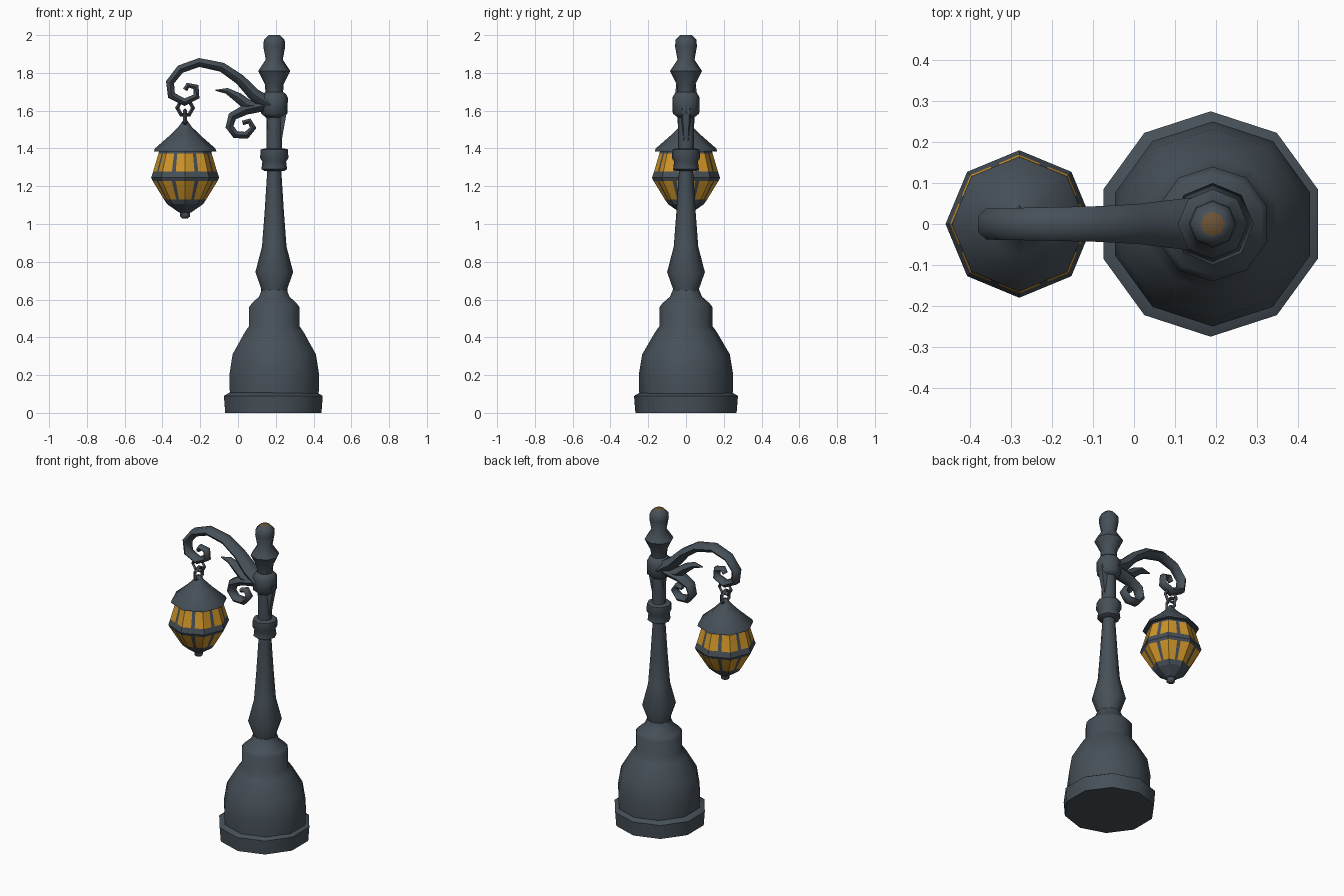
import bpy, bmesh, math
from mathutils import Matrix

if "Cube" in bpy.data.objects:
    bpy.data.objects.remove(bpy.data.objects["Cube"])


def material(name, rgb):
    m = bpy.data.materials.new(name)
    m.use_nodes = True
    m.diffuse_color = (*rgb, 1)
    bsdf = m.node_tree.nodes["Principled BSDF"]
    bsdf.inputs["Base Color"].default_value = (*rgb, 1)
    bsdf.inputs["Roughness"].default_value = 0.8
    return m


SLATE = material("slate iron", (0.062, 0.08, 0.098))
AMBER = material("amber glass", (0.62, 0.3, 0.022))
RUST = material("worn bronze", (0.15, 0.085, 0.035))

POST_X = 0.192
LAMP_X = -0.28


def finish(obj, angle):
    bpy.ops.object.select_all(action='DESELECT')
    obj.select_set(True)
    bpy.context.view_layer.objects.active = obj
    bpy.ops.object.shade_smooth_by_angle(angle=math.radians(angle))
    return obj


def loft(name, rings, x, mats, rule=None, angle=50):
    """Skin stacked rings of points; rule(row, column) picks the material."""
    bm = bmesh.new()
    loops = [[bm.verts.new(p) for p in ring] for ring in rings]
    n = len(loops[0])
    for row, (lo, hi) in enumerate(zip(loops, loops[1:])):
        for i in range(n):
            j = (i + 1) % n
            f = bm.faces.new((lo[i], lo[j], hi[j], hi[i]))
            f.material_index = rule(row, i) if rule else 0
    bm.faces.new(loops[0][::-1])
    top = bm.faces.new(loops[-1])
    top.material_index = rule(len(loops) - 1, 0) if rule else 0
    bmesh.ops.recalc_face_normals(bm, faces=bm.faces)
    me = bpy.data.meshes.new(name)
    bm.to_mesh(me)
    bm.free()
    for m in mats:
        me.materials.append(m)
    obj = bpy.data.objects.new(name, me)
    obj.location.x = x
    bpy.context.collection.objects.link(obj)
    return finish(obj, angle)


def lathe(name, profile, sides, x, turn=0, mats=(SLATE,), rule=None):
    angles = [math.radians(turn) + math.tau * i / sides for i in range(sides)]
    rings = [[(r * math.cos(a), r * math.sin(a), z) for a in angles]
             for r, z in profile]
    return loft(name, rings, x, mats, rule)


def tube(name, path, radii, depth):
    """Bar along a path in the XZ plane, tapering, stretched sideways."""
    cu = bpy.data.curves.new(name, 'CURVE')
    cu.dimensions = '3D'
    cu.bevel_depth = 1
    cu.bevel_resolution = 1
    cu.use_fill_caps = True
    sp = cu.splines.new('POLY')
    sp.points.add(len(path) - 1)
    for i, (p, (x, z)) in enumerate(zip(sp.points, path)):
        t = i / (len(path) - 1) * (len(radii) - 1)
        k = min(int(t), len(radii) - 2)
        p.co = (x, 0, z, 1)
        p.radius = radii[k] + (radii[k + 1] - radii[k]) * (t - k)
    obj = bpy.data.objects.new(name, cu)
    bpy.context.collection.objects.link(obj)
    cu.materials.append(SLATE)
    bpy.ops.object.select_all(action='DESELECT')
    obj.select_set(True)
    bpy.context.view_layer.objects.active = obj
    bpy.ops.object.convert(target='MESH')
    obj = bpy.context.object
    obj.data.transform(Matrix.Diagonal((1, depth, 1, 1)))
    return finish(obj, 62)


# Post: flared plinth and bell, shaft, collar, clamp and finial
lathe("base_plinth", [(0.268, 0), (0.275, 0.09), (0.24, 0.11)], 10, POST_X - 0.005, 18)
lathe("base_bell", [(0.247, 0.09), (0.25, 0.2), (0.232, 0.31), (0.165, 0.425),
                    (0.14, 0.46), (0.14, 0.56), (0.125, 0.58), (0.085, 0.615),
                    (0.07, 0.65)], 10, POST_X, 18)
lathe("shaft", [(0.068, 0.6), (0.07, 0.66), (0.1, 0.745), (0.065, 0.88),
                (0.052, 1.05), (0.036, 1.3), (0.042, 1.42), (0.042, 1.6)], 8, POST_X)
lathe("collar", [(0.05, 1.28), (0.068, 1.29), (0.063, 1.33), (0.075, 1.35),
                 (0.072, 1.395), (0.05, 1.4)], 8, POST_X)
lathe("arm_clamp", [(0.045, 1.565), (0.07, 1.585), (0.072, 1.67), (0.06, 1.69),
                    (0.045, 1.7)], 8, POST_X)
lathe("finial", [(0.045, 1.68), (0.05, 1.74), (0.085, 1.81), (0.045, 1.87),
                 (0.058, 1.94), (0.055, 1.975), (0.03, 2.0)], 8, POST_X,
      mats=(SLATE, RUST), rule=lambda row, i: int(row >= 6))
tube("bracket_stem", [(0.195, 1.41), (0.198, 1.5), (0.203, 1.61), (0.2, 1.68)],
     [0.035, 0.05, 0.067, 0.05], 0.55)

# Scrolled arm, lower curl and leaf
tube("scroll_arm", [(0.17, 1.63), (0.085, 1.685), (0.01, 1.765), (-0.085, 1.83),
                    (-0.205, 1.855), (-0.305, 1.82), (-0.36, 1.75), (-0.352, 1.68),
                    (-0.283, 1.645), (-0.22, 1.675), (-0.222, 1.725),
                    (-0.265, 1.735), (-0.28, 1.71)],
     [0.045, 0.03, 0.026, 0.025, 0.02, 0.014], 1.5)
tube("lower_curl", [(0.15, 1.63), (0.04, 1.605), (-0.03, 1.57), (-0.045, 1.515),
                    (-0.013, 1.473), (0.045, 1.47), (0.08, 1.51), (0.06, 1.545),
                    (0.024, 1.535)],
     [0.035, 0.025, 0.022, 0.014], 1.5)
tube("leaf", [(0.14, 1.62), (0.05, 1.63), (0, 1.67), (-0.06, 1.705), (-0.12, 1.708)],
     [0.03, 0.035, 0.03, 0.018, 0.003], 1.2)

# Two chain links at right angles
for name, z, rot in (("upper_link", 1.615, (math.pi / 2, 0, 0)),
                     ("lower_link", 1.56, (0, math.pi / 2, 0))):
    bpy.ops.mesh.primitive_torus_add(major_segments=6, minor_segments=4,
                                     major_radius=0.042, minor_radius=0.011,
                                     location=(LAMP_X, 0, z), rotation=rot)
    link = bpy.context.object
    link.name = name
    link.data.materials.append(SLATE)

# Lantern roof and bottom knob
lathe("lantern_roof", [(0.13, 1.385), (0.165, 1.385), (0.16, 1.4), (0.08, 1.47),
                       (0.035, 1.515), (0.01, 1.55)], 8, LAMP_X)
lathe("lantern_knob", [(0.015, 1.03), (0.027, 1.04), (0.027, 1.065), (0.02, 1.08)],
      6, LAMP_X)


# Lantern body: octagon whose panes wrap the corners, framed by iron bars
def octagon_point(r, degrees, z):
    d = r * math.cos(math.pi / 8) / math.cos(math.radians(degrees % 45 - 22.5))
    a = math.radians(degrees)
    return d * math.cos(a), d * math.sin(a), z


columns = [45 * k + step for k in range(8) for step in (0, 18.5, 26.5)]
body = [(0.03, 1.06), (0.095, 1.105), (0.112, 1.13), (0.172, 1.228), (0.18, 1.245),
        (0.169, 1.278), (0.141, 1.373), (0.137, 1.39)]
loft("lantern_body", [[octagon_point(r, a, z) for a in columns] for r, z in body],
     LAMP_X, (SLATE, AMBER),
     lambda row, i: int(row in (2, 5) and i % 3 != 1), 20)
